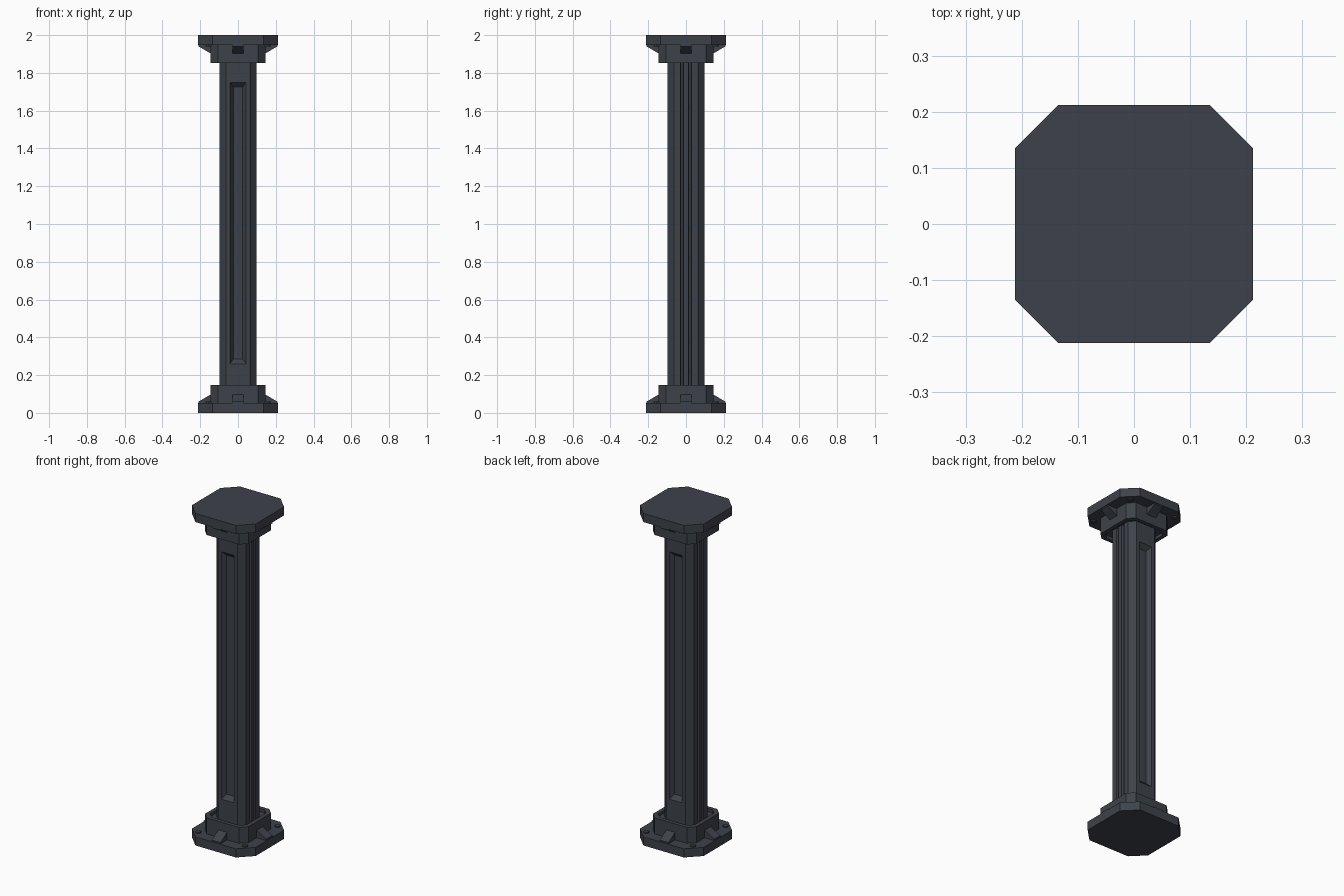
import bpy, bmesh, math
from mathutils import Matrix, Vector

if "Cube" in bpy.data.objects:
    bpy.data.objects.remove(bpy.data.objects["Cube"])

metal = bpy.data.materials.new("dark slate metal")
metal.diffuse_color = (0.048, 0.055, 0.068, 1)
metal.use_nodes = True
metal.node_tree.nodes["Principled BSDF"].inputs["Base Color"].default_value = metal.diffuse_color


def octagon(h, c):
    """Chamfered square: half width h, flat half length c."""
    return [(c, -h), (h, -c), (h, c), (c, h), (-c, h), (-h, c), (-h, -c), (-c, -h)]


def loft(name, rings, mat=None):
    """Join equal-length rings of 3D points and cap both ends."""
    bm = bmesh.new()
    rows = [[bm.verts.new(mat @ Vector(p) if mat else p) for p in r] for r in rings]
    n = len(rows[0])
    for a, b in zip(rows, rows[1:]):
        for i in range(n):
            j = (i + 1) % n
            bm.faces.new((a[i], a[j], b[j], b[i]))
    bm.faces.new(rows[0])
    bm.faces.new(rows[-1])
    bmesh.ops.recalc_face_normals(bm, faces=bm.faces)
    me = bpy.data.meshes.new(name)
    bm.to_mesh(me)
    bm.free()
    me.materials.append(metal)
    ob = bpy.data.objects.new(name, me)
    bpy.context.collection.objects.link(ob)
    return ob


def lift(pts, z):
    return [(x, y, z) for x, y in pts]


# shaft: chamfered square with two full-height grooves on each side face
H, C, D = 0.097, 0.064, 0.078
right = [(C, -H), (H, -C), (H, -0.03), (D, -0.026), (D, -0.016), (H, -0.012),
         (H, 0.012), (D, 0.016), (D, 0.026), (H, 0.03), (H, C), (C, H)]
outline = right + [(-x, -y) for x, y in right]
shaft = loft("shaft", [lift(outline, 0.12), lift(outline, 1.88)])


# long bevelled panels cut in the front and back
def panel_ring(w, z0, z1, y):
    return [(-w, y, z0), (w, y, z0), (w, y, z1), (-w, y, z1)]


for k in range(2):
    # slope continues a little outside the shaft surface for a clean cut
    cut = loft("panel_cutter", [panel_ring(0.049, 0.25, 1.76, -0.107),
                                panel_ring(0.025, 0.285, 1.725, -0.072)],
               Matrix.Rotation(math.pi * k, 4, 'Z'))
    cut.hide_render = True
    m = shaft.modifiers.new("panel", 'BOOLEAN')
    m.operation, m.object, m.solver = 'DIFFERENCE', cut, 'EXACT'
    bpy.context.view_layer.objects.active = shaft
    bpy.ops.object.modifier_apply(modifier=m.name)
    bpy.data.objects.remove(cut)

# base, and the capital as its mirror image
flip = Matrix.Translation((0, 0, 2)) @ Matrix.Scale(-1, 4, (0, 0, 1))
for end, M in (("base", Matrix.Identity(4)), ("capital", flip)):
    plate = octagon(0.212, 0.135)
    loft(end + "_plate", [lift(plate, 0), lift(plate, 0.052)], M)
    # collar with a recessed seat around the shaft
    outer, inner = octagon(0.145, 0.107), octagon(0.122, 0.09)
    loft(end + "_collar", [lift(outer, 0.045), lift(outer, 0.148),
                           lift(inner, 0.148), lift(inner, 0.13)], M)
    for k in range(4):
        R = M @ Matrix.Rotation(math.pi / 2 * k, 4, 'Z')
        # sloped wedge brace in the middle of each side
        prof = [(0.14, 0.045), (0.208, 0.045), (0.208, 0.06), (0.145, 0.097), (0.14, 0.097)]
        loft(end + "_wedge", [[(x, s * 0.029, z) for x, z in prof] for s in (-1, 1)], R)
        # low bolt head on each corner
        hexa = [(0.155 + 0.016 * math.cos(a * math.pi / 4),
                 0.155 + 0.016 * math.sin(a * math.pi / 4)) for a in range(8)]
        loft(end + "_bolt", [lift(hexa, 0.045), lift(hexa, 0.059)], R)
